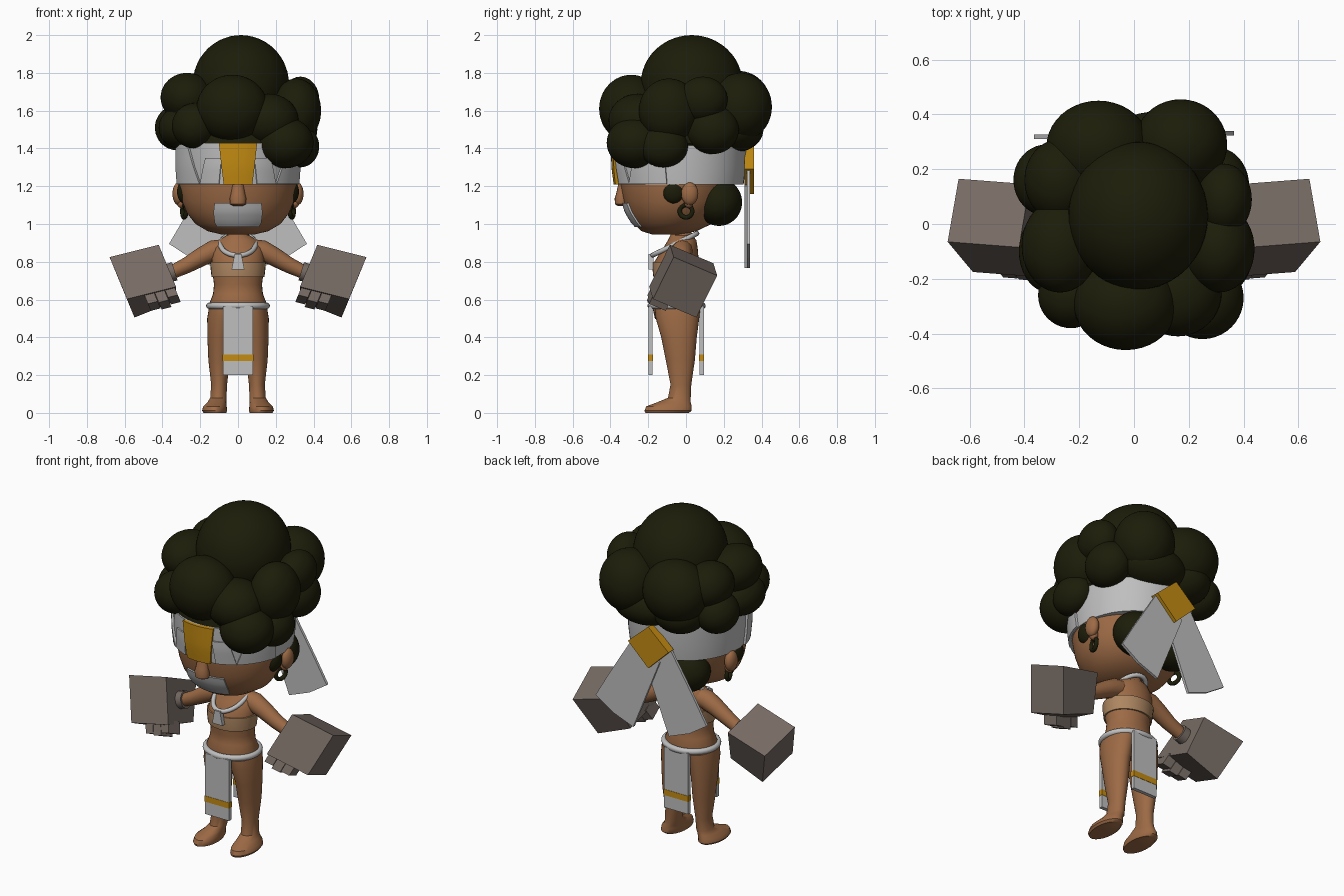
import bpy, bmesh, math
from mathutils import Vector

if "Cube" in bpy.data.objects:
    bpy.data.objects.remove(bpy.data.objects["Cube"])


def material(name, rgb):
    m = bpy.data.materials.new(name)
    m.diffuse_color = (*rgb, 1)
    m.use_nodes = True
    m.node_tree.nodes["Principled BSDF"].inputs["Base Color"].default_value = m.diffuse_color
    return m


SKIN = material("brown skin", (0.335, 0.145, 0.06))
HAIR = material("dark olive hair", (0.012, 0.012, 0.003))
CLOTH = material("pale grey cloth", (0.52, 0.52, 0.52))
GOLD = material("gold", (0.55, 0.26, 0.006))
WRAP = material("tan wrap", (0.42, 0.24, 0.12))
STONE = material("grey stone", (0.18, 0.145, 0.125))


def finish(name, bm, mat, smooth=True):
    bmesh.ops.recalc_face_normals(bm, faces=bm.faces)
    me = bpy.data.meshes.new(name)
    bm.to_mesh(me)
    bm.free()
    me.materials.append(mat)
    ob = bpy.data.objects.new(name, me)
    bpy.context.collection.objects.link(ob)
    if smooth:
        bpy.ops.object.select_all(action='DESELECT')
        bpy.context.view_layer.objects.active = ob
        ob.select_set(True)
        bpy.ops.object.shade_smooth_by_angle(angle=math.radians(40))
    return ob


def loft(name, rings, mat, n=32):
    """Stacked ellipses given as (z, x, y, rx, ry), capped at both ends."""
    bm = bmesh.new()
    rows = [[bm.verts.new((x + rx * math.cos(2 * math.pi * i / n),
                           y + ry * math.sin(2 * math.pi * i / n), z)) for i in range(n)]
            for z, x, y, rx, ry in rings]
    for a, b in zip(rows, rows[1:]):
        for i in range(n):
            bm.faces.new((a[i], a[(i + 1) % n], b[(i + 1) % n], b[i]))
    bm.faces.new(rows[0])
    bm.faces.new(rows[-1])
    return finish(name, bm, mat)


def ring_at(rings, z):
    for a, b in zip(rings, rings[1:]):
        if a[0] <= z <= b[0]:
            return [p + (q - p) * (z - a[0]) / (b[0] - a[0]) for p, q in zip(a, b)]
    return rings[-1]


def patch(name, rings, angle, low, high, z0, z1, off, mat, depth=0.02, shift=0):
    """Curved plate lying on a loft; low and high are half widths in degrees."""
    bm = bmesh.new()
    nu, nv = 10, 6
    grid = []
    for j in range(nv + 1):
        t = j / nv
        z, x, y, rx, ry = ring_at(rings, z0 + (z1 - z0) * t)
        half = low + (high - low) * t
        for o in (off, off - depth):
            row = []
            for i in range(nu + 1):
                a = math.radians(angle + shift * t + half * (2 * i / nu - 1))
                row.append(bm.verts.new((x + (rx + o) * math.cos(a), y + (ry + o) * math.sin(a), z)))
            grid.append(row)
    outer, inner = grid[::2], grid[1::2]
    for j in range(nv):
        for i in range(nu):
            for g in (outer, inner):
                bm.faces.new((g[j][i], g[j][i + 1], g[j + 1][i + 1], g[j + 1][i]))
        for i in (0, nu):
            bm.faces.new((outer[j][i], outer[j + 1][i], inner[j + 1][i], inner[j][i]))
    for j in (0, nv):
        for i in range(nu):
            bm.faces.new((outer[j][i], outer[j][i + 1], inner[j][i + 1], inner[j][i]))
    return finish(name, bm, mat)


def balls(name, items, mat):
    """Ellipsoids given as (x, y, z, rx, ry, rz) in one object."""
    bm = bmesh.new()
    for x, y, z, rx, ry, rz in items:
        for v in bmesh.ops.create_icosphere(bm, subdivisions=4, radius=1)["verts"]:
            v.co = Vector((x + v.co.x * rx, y + v.co.y * ry, z + v.co.z * rz))
    return finish(name, bm, mat)


def slab(name, outline, y0, y1, mat):
    """Outline in x and z, extruded along y."""
    bm = bmesh.new()
    f, b = ([bm.verts.new((x, y, z)) for x, z in outline] for y in (y0, y1))
    bm.faces.new(f)
    bm.faces.new(b)
    for i in range(len(f)):
        k = (i + 1) % len(f)
        bm.faces.new((f[i], f[k], b[k], b[i]))
    return finish(name, bm, mat, False)


def tube(name, pts, radii, mat, cyclic=False):
    cu = bpy.data.curves.new(name, 'CURVE')
    cu.dimensions = '3D'
    cu.bevel_depth, cu.bevel_resolution, cu.use_fill_caps = 1, 4, True
    sp = cu.splines.new('POLY')
    sp.points.add(len(pts) - 1)
    for p, co, r in zip(sp.points, pts, radii):
        p.co, p.radius = (*co, 1), r
    sp.use_cyclic_u = cyclic
    sp.use_smooth = True
    cu.materials.append(mat)
    ob = bpy.data.objects.new(name, cu)
    bpy.context.collection.objects.link(ob)
    return ob


# Head, nose and mouth cloth
HEAD = [(0.945, 0, -0.10, 0.09, 0.08), (0.962, 0, -0.09, 0.16, 0.145), (1.0, 0, -0.07, 0.225, 0.205),
        (1.06, 0, -0.06, 0.272, 0.252), (1.12, 0, -0.055, 0.297, 0.275), (1.2, 0, -0.05, 0.312, 0.295),
        (1.32, 0, -0.03, 0.315, 0.32), (1.5, 0, -0.02, 0.28, 0.28), (1.62, 0, 0, 0.18, 0.18)]
loft("head", HEAD, SKIN, 48)
loft("nose", [(1.095, 0, -0.335, 0.025, 0.025), (1.105, 0, -0.34, 0.042, 0.036),
              (1.135, 0, -0.342, 0.044, 0.036), (1.16, 0, -0.34, 0.037, 0.03),
              (1.215, 0, -0.33, 0.03, 0.028)], SKIN, 16)
patch("mouth_cloth", HEAD, 270, 32, 24, 0.985, 1.11, 0.012, CLOTH)

# Headband with overlapping wraps and a gold front plate
BAND = [(1.21, 0, -0.03, 0.32, 0.335), (1.3, 0, -0.03, 0.328, 0.347), (1.43, 0, -0.03, 0.33, 0.35)]
loft("headband", BAND, CLOTH, 48)
for s in (-1, 1):
    patch("headband_side_wrap", BAND, 270 + s * 58, 20, 12, 1.212, 1.42, 0.012, CLOTH, shift=s * 6)
    patch("headband_front_fold", BAND, 270 + s * 28, 10, 8, 1.212, 1.35, 0.008, CLOTH, shift=-s * 5)
patch("front_plate", BAND, 270, 13, 17, 1.21, 1.435, 0.018, GOLD, 0.03)

# Knot plate and hanging tails behind the head
slab("back_knot_plate", [(0, 1.41), (0.135, 1.29), (0, 1.16), (-0.135, 1.29)], 0.31, 0.36, GOLD)
for s in (-1, 1):
    slab("headband_tail", [(s * 0.125, 1.29), (s * 0.28, 1.04), (s * 0.365, 0.895), (s * 0.25, 0.82),
                           (s * 0.115, 0.768), (-s * 0.06, 1.2)], 0.317 + s * 0.006, 0.333 + s * 0.006, CLOTH)

# Hair made of round puffs over a cap
loft("hair_cap", [(1.405, 0, -0.02, 0.318, 0.325), (1.425, 0, -0.02, 0.338, 0.35),
                  (1.5, 0, -0.01, 0.335, 0.345), (1.64, 0, 0, 0.28, 0.28)], HAIR, 48)
balls("hair", [
    (0.015, 0.03, 1.74, 0.255, 0.27, 0.26),
    (-0.03, -0.29, 1.61, 0.19, 0.17, 0.18), (-0.23, -0.26, 1.52, 0.12, 0.12, 0.12),
    (0.25, -0.27, 1.43, 0.15, 0.15, 0.135), (0.16, -0.25, 1.55, 0.16, 0.16, 0.14),
    (0.31, -0.09, 1.6, 0.13, 0.16, 0.17), (0.33, 0.09, 1.66, 0.10, 0.13, 0.12),
    (0.33, -0.12, 1.41, 0.10, 0.13, 0.11), (-0.27, -0.08, 1.67, 0.14, 0.17, 0.13),
    (-0.32, 0.16, 1.51, 0.12, 0.13, 0.12), (-0.31, -0.10, 1.51, 0.11, 0.15, 0.11),
    (-0.27, 0.16, 1.66, 0.13, 0.15, 0.13), (-0.13, 0.28, 1.63, 0.19, 0.17, 0.18),
    (0.17, 0.29, 1.62, 0.17, 0.165, 0.18), (0.08, 0.26, 1.5, 0.2, 0.15, 0.12),
    (-0.14, 0.25, 1.5, 0.15, 0.15, 0.12), (0.30, 0.14, 1.50, 0.12, 0.14, 0.13)], HAIR)
balls("nape_hair", [(s * 0.12, 0.175, 1.115, 0.145, 0.122, 0.125) for s in (-1, 1)], HAIR)

# Neck and torso with chest wrap, belt and loincloth
TORSO = [(0.47, 0, -0.05, 0.09, 0.08), (0.5, 0, -0.05, 0.14, 0.115), (0.57, 0, -0.05, 0.155, 0.13),
         (0.63, 0, -0.05, 0.132, 0.11), (0.68, 0, -0.05, 0.127, 0.105), (0.74, 0, -0.055, 0.135, 0.115),
         (0.8, 0, -0.05, 0.14, 0.118), (0.87, 0, -0.03, 0.135, 0.092), (0.915, 0, -0.02, 0.1, 0.075),
         (0.94, 0, -0.025, 0.06, 0.058), (1.0, 0, -0.03, 0.05, 0.05)]
loft("torso", TORSO, SKIN)
loft("chest_wrap", [(z, x, y, rx + 0.008, ry + 0.008) for z, x, y, rx, ry in
                    (ring_at(TORSO, h) for h in (0.72, 0.76, 0.8))], WRAP)
circle = [2 * math.pi * i / 40 for i in range(40)]
tube("belt", [(0.152 * math.cos(a), -0.05 + 0.137 * math.sin(a), 0.567) for a in circle],
     [0.017] * 40, CLOTH, True)
for side, y in (("front", -0.188), ("back", 0.083)):
    slab(side + "_loincloth", [(-0.08, 0.2), (0.08, 0.2), (0.08, 0.565), (-0.08, 0.565)],
         y - 0.011, y + 0.011, CLOTH)
    slab(side + "_loincloth_stripe", [(-0.082, 0.275), (0.082, 0.275), (0.082, 0.31), (-0.082, 0.31)],
         y - 0.013, y + 0.013, GOLD)

# Necklace
tube("necklace_cord", [(0.092 * math.cos(a), -0.06 + 0.118 * math.sin(a), 0.892 + 0.058 * math.sin(a))
                       for a in circle], [0.013] * 40, CLOTH, True)
slab("pendant", [(-0.018, 0.84), (0.018, 0.84), (0.034, 0.76), (-0.034, 0.76)], -0.198, -0.172, CLOTH)

# Stone hand frame: corner, then outward, backward and downward edges
O, U, V, D = (Vector(p) for p in ((0.42, -0.085, 0.89), (0.26, 0.02, -0.065), (-0.04, 0.23, -0.098),
                                  (-0.092, -0.11, -0.222)))


def stone_block(bm, s, a, b, c, cut=0):
    for v in bmesh.ops.create_cube(bm, size=1)["verts"]:
        i, j, k = (int(w > 0) for w in v.co)
        drop = cut if (i, j, k) == (0, 1, 1) else 0
        p = O + U * (a[i] + drop) + V * b[j] + D * (c[k] - drop)
        v.co = (s * p.x, p.y, p.z)


for s in (-1, 1):
    side = "left_" if s < 0 else "right_"
    # Ear, earring and sideburn
    balls(side + "ear", [(s * 0.315, 0.02, 1.16, 0.032, 0.045, 0.06),
                         (s * 0.30, 0.015, 1.115, 0.025, 0.025, 0.03)], SKIN)
    tube(side + "earring", [(s * (0.285 + 0.01 * math.cos(a)), 0.033 * math.cos(a), 1.068 + 0.033 * math.sin(a))
                            for a in circle], [0.012] * 40, HAIR, True)
    balls(side + "sideburn", [(s * 0.275, -0.065, 1.17, 0.048, 0.062, 0.065)], HAIR)
    # Leg and foot
    loft(side + "leg", [(0.0, s * 0.122, -0.1, 0.06, 0.115), (0.012, s * 0.124, -0.095, 0.066, 0.125),
                        (0.035, s * 0.122, -0.09, 0.062, 0.12), (0.055, s * 0.112, -0.065, 0.05, 0.09),
                        (0.08, s * 0.104, -0.035, 0.043, 0.06), (0.15, s * 0.1, -0.027, 0.042, 0.055),
                        (0.28, s * 0.1, -0.03, 0.057, 0.077), (0.4, s * 0.098, -0.037, 0.064, 0.094),
                        (0.5, s * 0.088, -0.045, 0.075, 0.115), (0.55, s * 0.08, -0.045, 0.075, 0.12)], SKIN)
    # Arm and wrist cuff
    tube(side + "arm", [(s * 0.07, -0.02, 0.865), (s * 0.13, -0.02, 0.858), (s * 0.19, -0.02, 0.828),
                        (s * 0.27, -0.02, 0.782), (s * 0.38, -0.015, 0.73)],
         [0.055, 0.056, 0.05, 0.042, 0.034], SKIN)
    tube(side + "wrist_cuff", [(s * 0.335, -0.015, 0.75), (s * 0.4, -0.015, 0.73)], [0.05, 0.05], STONE)
    # Stone fist with a clipped inner corner and finger stubs underneath
    bm = bmesh.new()
    stone_block(bm, s, (0, 1), (0, 1), (0, 1), 0.13)
    for k, drop in enumerate((1.17, 1.23, 1.2)):
        stone_block(bm, s, (0.03 + k * 0.21, 0.23 + k * 0.21), (0.04, 0.42), (0.9, drop))
    finish(side + "stone_fist", bm, STONE, False)
